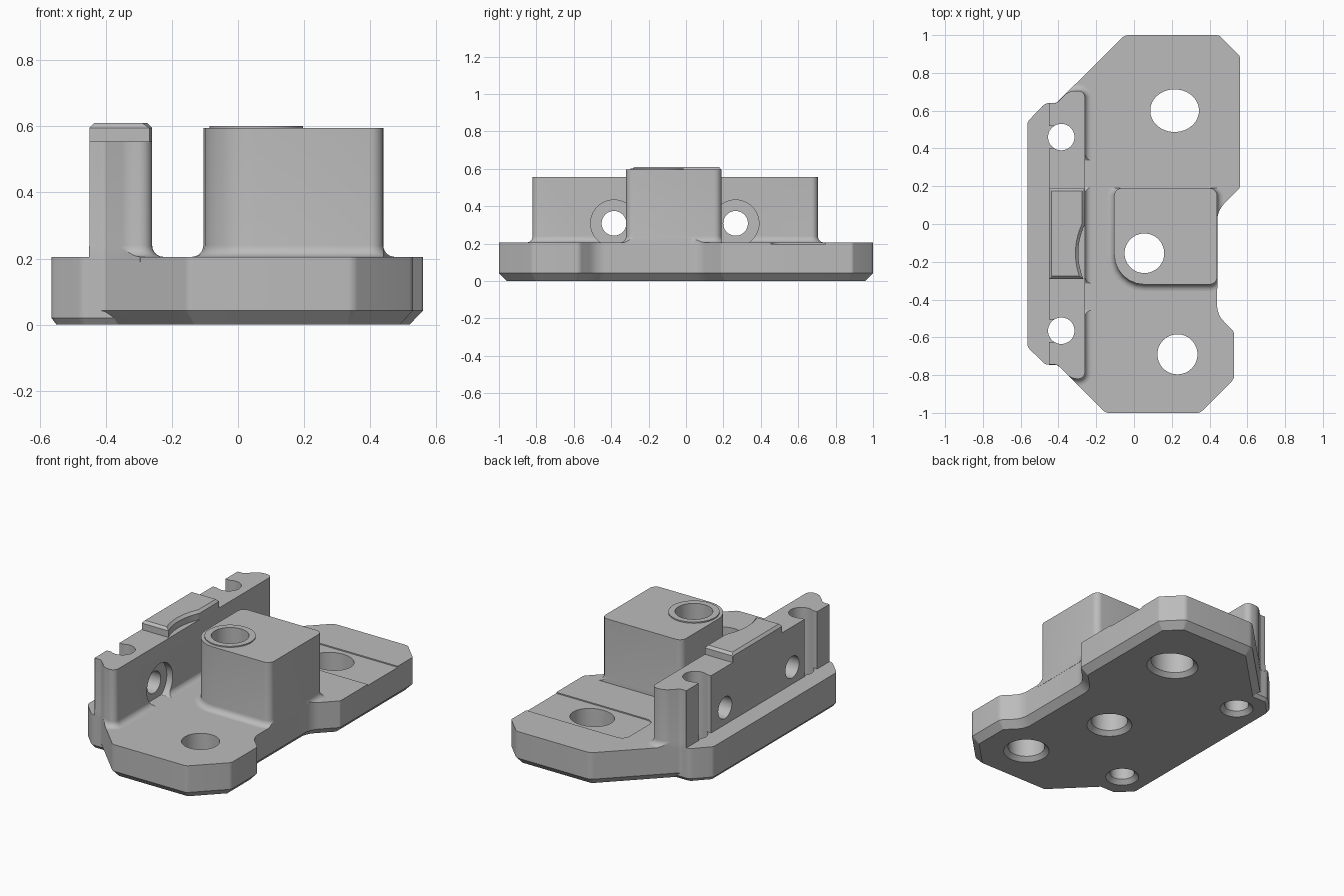
import bpy, math
from mathutils import Vector, Matrix

if "Cube" in bpy.data.objects:
    bpy.data.objects.remove(bpy.data.objects["Cube"])

grey = bpy.data.materials.new("plain_grey")
grey.use_nodes = True
grey.diffuse_color = (0.5, 0.5, 0.5, 1)
grey.node_tree.nodes["Principled BSDF"].inputs["Base Color"].default_value = grey.diffuse_color

FLOOR = 0.205      # top of the base plate
FILLET = 0.035
cutters = []


def loft(name, rings, cutter=False):
    """Solid through a stack of equal rings, capped at both ends."""
    n = len(rings[0])
    verts = [p for ring in rings for p in ring]
    faces = [tuple(reversed(range(n))), tuple(range(len(verts) - n, len(verts)))]
    for k in range(len(rings) - 1):
        for i in range(n):
            j = (i + 1) % n
            faces.append((k*n + i, k*n + j, k*n + n + j, k*n + n + i))
    mesh = bpy.data.meshes.new(name)
    mesh.from_pydata(verts, [], faces)
    mesh.materials.append(grey)
    ob = bpy.data.objects.new(name, mesh)
    bpy.context.collection.objects.link(ob)
    if cutter:
        ob.hide_render = True
        cutters.append(ob)
    return ob


def outline(corners, z, inset=0.0, steps=6):
    """Counter-clockwise polygon with rounded corners (x, y, radius), inset as a whole."""
    pts = [Vector(c[:2]) for c in corners]
    ring = []
    for i, p in enumerate(pts):
        a = (pts[i - 1] - p).normalized()
        b = (pts[(i + 1) % len(pts)] - p).normalized()
        half = a.angle(b) / 2
        side = 1 if b.x * a.y - b.y * a.x > 0 else -1
        middle = (a + b).normalized()
        q = p + middle * side * inset / math.sin(half)
        r = corners[i][2]
        if side > 0:
            r = max(r - inset, 0.002)
        centre = q + middle * r / math.sin(half)
        arm = q + a * r / math.tan(half) - centre
        for k in range(steps + 1):
            turn = Matrix.Rotation(side * (math.pi - 2*half) * k / steps, 2)
            v = centre + turn @ arm
            ring.append((v.x, v.y, z))
    return ring


def prism(name, corners, layers, cutter=False):
    return loft(name, [outline(corners, z, inset) for z, inset in layers], cutter)


def box(name, x0, x1, y0, y1, z0, z1):
    return loft(name, [[(x0, y0, z), (x1, y0, z), (x1, y1, z), (x0, y1, z)] for z in (z0, z1)], True)


def lathe(name, x, y, profile, stretch=0.0, cutter=True, n=48):
    rings = []
    for r, z in profile:
        rings.append([(x + (r + stretch) * math.cos(2*math.pi*i/n),
                       y + r * math.sin(2*math.pi*i/n), z) for i in range(n)])
    return loft(name, rings, cutter)


def hole(name, x, y, r, stretch=0.0):
    """Through hole, countersunk underneath."""
    c = 0.025
    return lathe(name, x, y, [(r + 2*c, -c), (r, c), (r, 1)], stretch)


def cross_bore(name, y, z, r, x0, x1, n=48):
    ring = [(y + r*math.cos(2*math.pi*i/n), z + r*math.sin(2*math.pi*i/n)) for i in range(n)]
    return loft(name, [[(x, *p) for p in ring] for x in (x0, x1)], True)


def combine(ob, op, *tools):
    for t in tools:
        m = ob.modifiers.new(t.name, 'BOOLEAN')
        m.operation, m.solver, m.object = op, 'EXACT', t


def flared(top):
    """Layers of an upright wall with a fillet at its foot."""
    layers = [(FLOOR - 0.015, -FILLET)]
    for k in range(7):
        t = k * math.pi / 12
        layers.append((FLOOR + FILLET*(1 - math.cos(t)), -FILLET*(1 - math.sin(t))))
    return layers + [(top, 0)]


# Base plate and the long foot along its edge
plate = [(-0.15, -1, .04), (0.35, -1, .04), (0.53, -0.82, .04), (0.53, -0.57, .04),
         (0.44, -0.48, .12), (0.44, 0.07, .12), (0.56, 0.19, .02), (0.56, 0.89, .02),
         (0.45, 1, .04), (-0.05, 1, .06), (-0.41, 0.64, .03), (-0.45, 0.64, .003),
         (-0.45, -0.745, .003), (-0.405, -0.745, .03)]
foot = [(-0.565, -0.65, .04), (-0.47, -0.745, .05), (-0.25, -0.745, .01),
        (-0.25, 0.64, .01), (-0.47, 0.64, .05), (-0.565, 0.54, .04)]
base_plate = prism("base_plate", plate, [(0, .04), (.042, 0), (FLOOR, 0)])
foot_strip = prism("foot_strip", foot, [(0, .015), (.02, 0), (FLOOR, 0)], True)
footprint = prism("footprint", plate, [(.1, -.001), (1, -.001)], True)

# Block with a large round on the corner next to the bore
block = prism("block", [(-0.105, -0.32, .16), (0.44, -0.32, .04),
                        (0.44, 0.19, .04), (-0.105, 0.19, .04)], flared(.595))
bore_rim = lathe("bore_rim", 0.055, -0.155, [(.142, .58), (.142, .602)], cutter=False)

# Upright fence and the raised pad on it
fence = prism("fence", [(-0.45, -0.745, .003), (-0.405, -0.745, .03), (-0.33, -0.82, .08),
                        (-0.26, -0.82, .035), (-0.26, 0.705, .035), (-0.345, 0.705, .08),
                        (-0.41, 0.64, .03), (-0.45, 0.64, .003)], flared(.555))
pad = prism("fence_pad", [(-0.45, -0.29, .003), (-0.26, -0.29, .003),
                          (-0.26, 0.19, .003), (-0.45, 0.19, .003)],
            [(.54, 0), (.595, 0), (.61, .014)])

# Cutters
bore = hole("bore", 0.055, -0.155, .105)
front_hole = hole("front_hole", 0.23, -0.69, .106)
back_hole = hole("back_hole", 0.215, 0.6, .113, .016)
recess = prism("recess", [(-0.105, 0.455, .05), (0.8, 0.455, .01),
                          (0.8, 0.745, .01), (-0.105, 0.745, .05)],
               [(FLOOR - .007, 0), (.4, 0)], True)
behind_block = box("behind_block", -1, 1, .191, 1, .1, 1)
pad_sweep = lathe("pad_sweep", 0.055, -0.155, [(.35, .556), (.35, .595), (.368, .613)], n=96)

# Assemble
combine(base_plate, 'UNION', foot_strip)
combine(base_plate, 'DIFFERENCE', bore, front_hole, back_hole, recess)
combine(block, 'INTERSECT', footprint)
combine(block, 'DIFFERENCE', behind_block, bore)
combine(bore_rim, 'DIFFERENCE', bore)
combine(pad, 'DIFFERENCE', pad_sweep)
combine(fence, 'INTERSECT', footprint)
for y in (-0.565, 0.46):
    pin = hole("pin_hole", -0.385, y, .07)
    slot = box("pin_slot", -0.7, -0.385, y - .06, y + .06, FLOOR, 1)
    combine(base_plate, 'DIFFERENCE', pin)
    combine(fence, 'DIFFERENCE', pin, slot)
for y in (-0.385, 0.265):
    combine(fence, 'DIFFERENCE', cross_bore("cross_hole", y, .308, .066, -0.7, 0),
            cross_bore("counterbore", y, .308, .125, -0.3, -0.1))

# Bake the cuts, drop the cutters and smooth the rounded faces
parts = [base_plate, block, bore_rim, fence, pad]
graph = bpy.context.evaluated_depsgraph_get()
baked = [bpy.data.meshes.new_from_object(ob.evaluated_get(graph)) for ob in parts]
for ob, mesh in zip(parts, baked):
    ob.modifiers.clear()
    ob.data = mesh
for ob in cutters:
    bpy.data.objects.remove(ob)
bpy.ops.object.select_all(action='DESELECT')
for ob in parts:
    ob.select_set(True)
bpy.context.view_layer.objects.active = base_plate
bpy.ops.object.shade_smooth_by_angle(angle=math.radians(30))
